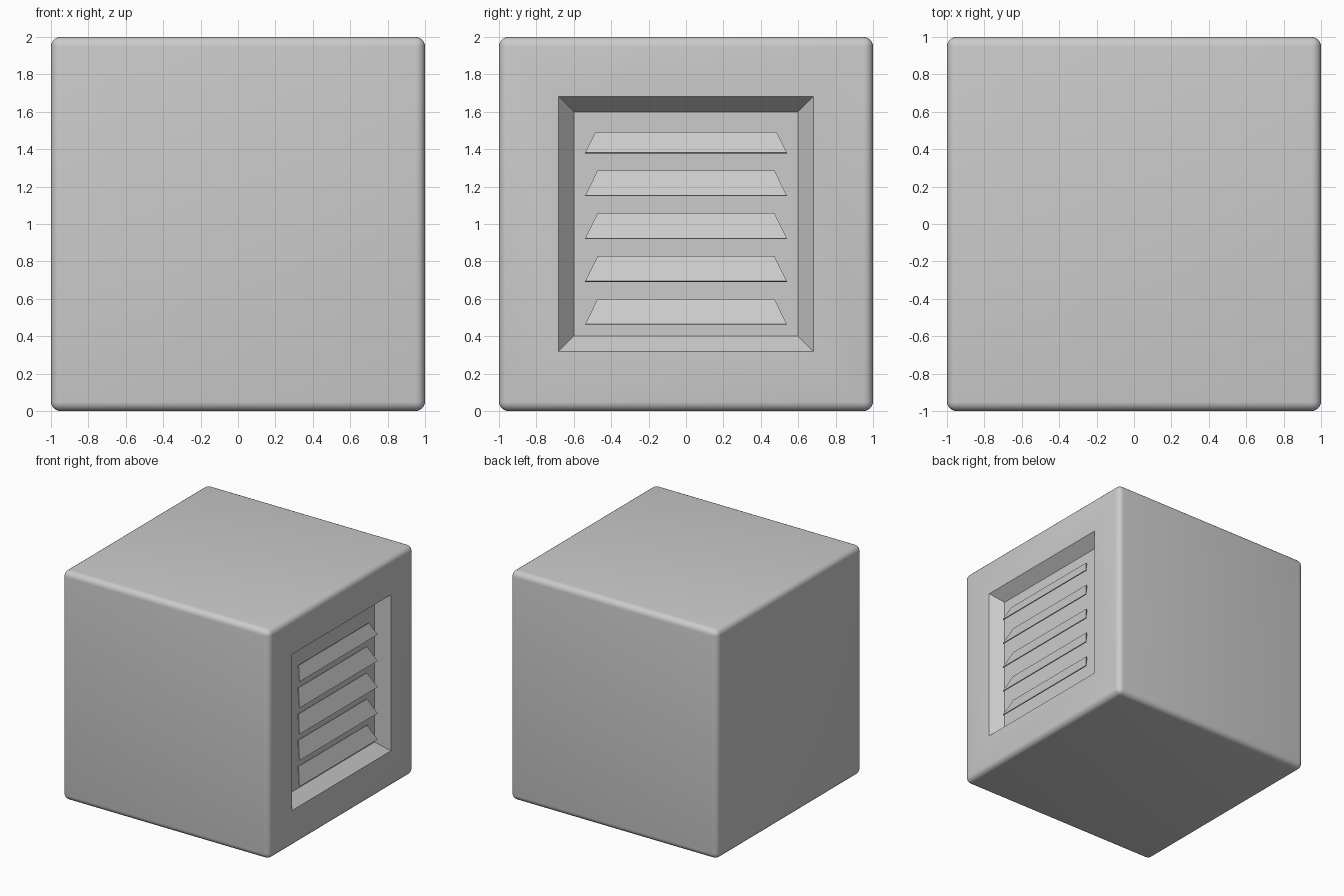
import bpy, bmesh

if "Cube" in bpy.data.objects:
    bpy.data.objects.remove(bpy.data.objects["Cube"])

OPEN = 0.57      # half size of the vent opening
SLOPE = 0.87     # recess depth gained per unit of inward taper
DEPTH = 0.10     # depth of the vent back wall


def finish(bm, name):
    bmesh.ops.recalc_face_normals(bm, faces=bm.faces)
    mesh = bpy.data.meshes.new(name)
    bm.to_mesh(mesh)
    bm.free()
    obj = bpy.data.objects.new(name, mesh)
    bpy.context.collection.objects.link(obj)
    return obj


def half_width(depth):
    return OPEN - depth / SLOPE


# Rounded body with a tapered recess in its right face
bm = bmesh.new()
bmesh.ops.create_cube(bm, size=2)
bmesh.ops.translate(bm, verts=bm.verts, vec=(0, 0, 1))
bmesh.ops.bevel(bm, geom=bm.edges[:], offset=0.05, segments=5, profile=0.5, affect='EDGES')
bm.normal_update()
side = max(bm.faces, key=lambda f: f.calc_center_median().x + f.calc_area())
side = max((f for f in bm.faces if f.normal.x > 0.99), key=lambda f: f.calc_area())
bmesh.ops.inset_region(bm, faces=[side], thickness=0.95 - OPEN)
bmesh.ops.inset_region(bm, faces=[side], thickness=DEPTH / SLOPE)
for v in side.verts:
    v.co.x = 1 - DEPTH
body = finish(bm, "body")
bpy.context.view_layer.objects.active = body
body.select_set(True)
bpy.ops.object.shade_smooth_by_angle(angle=0.52)
body.select_set(False)


# Slanted slats, trimmed to the tapered recess walls
def slat(index, z0, height):
    bm = bmesh.new()
    loops = []
    for drop in (0, 0.012):
        d0 = 0.027
        d1 = d0 + 0.058 * height / 0.135
        w0, w1 = half_width(d0), half_width(d1)
        pts = [(1 - d0, -w0, z0), (1 - d0, w0, z0),
               (1 - d1, w1, z0 + height), (1 - d1, -w1, z0 + height)]
        loops.append([bm.verts.new((x - drop * 0.6, y, z - drop * 0.3)) for x, y, z in pts])
    a, b = loops
    bm.faces.new(a)
    bm.faces.new(b[::-1])
    for i in range(4):
        j = (i + 1) % 4
        bm.faces.new((a[i], b[i], b[j], a[j]))
    finish(bm, f"vent_slat_{index}")


for i in range(5):
    slat(i + 1, 0.465 + i * 0.229, 0.11 if i == 4 else 0.135)
